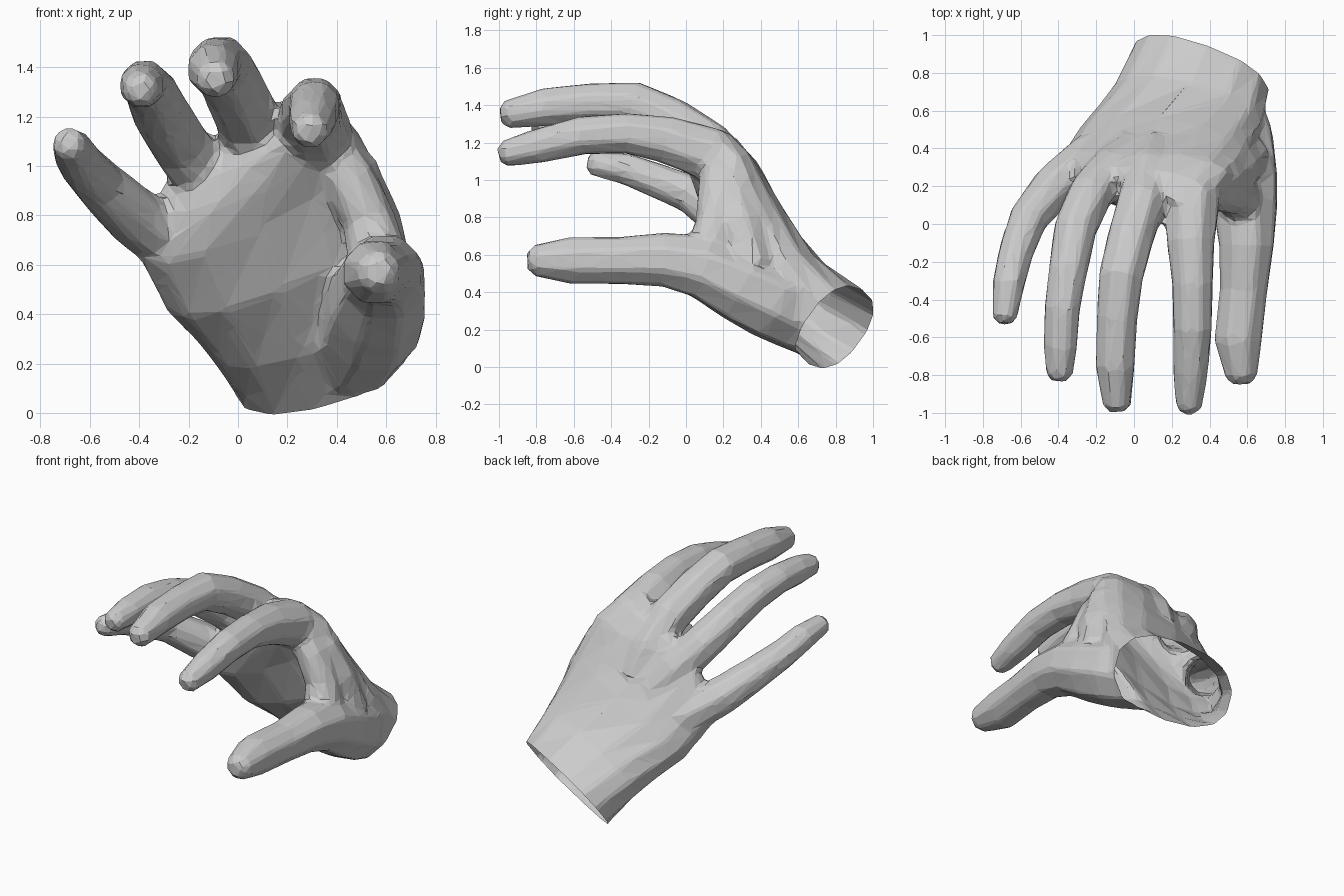
import bpy, bmesh, math
from mathutils import Vector

if "Cube" in bpy.data.objects:
    bpy.data.objects.remove(bpy.data.objects["Cube"], do_unlink=True)

skin = bpy.data.materials.new("grey skin")
skin.use_nodes = True
grey = (0.6, 0.6, 0.6, 1)
skin.diffuse_color = grey
skin.node_tree.nodes["Principled BSDF"].inputs["Base Color"].default_value = grey

bm = bmesh.new()


def loft(rings):
    """Closed skin through rings of points."""
    loops = [[bm.verts.new(p) for p in ring] for ring in rings]
    n = len(loops[0])
    for a, b in zip(loops, loops[1:]):
        for i in range(n):
            j = (i + 1) % n
            bm.faces.new((a[i], a[j], b[j], b[i]))
    bm.faces.new(loops[0][::-1])
    bm.faces.new(loops[-1])


def ring(c, wide, thick, n, power=1.0):
    pts = []
    for i in range(n):
        a = 2 * math.pi * (i + 0.5) / n
        u, v = math.cos(a), math.sin(a)
        u = math.copysign(abs(u) ** power, u)
        v = math.copysign(abs(v) ** power, v)
        pts.append(Vector(c) + Vector(wide) * u + Vector(thick) * v)
    return pts


def digit(path):
    """Tapered tube along (x, y, z, radius) points with a rounded tip."""
    pts = [Vector(p[:3]) for p in path]
    rad = [p[3] for p in path]
    end = (pts[-1] - pts[-2]).normalized()
    pts.append(pts[-1] + end * rad[-1] * 0.45)
    rad.append(rad[-1] * 0.55)
    rings = []
    for i, (p, r) in enumerate(zip(pts, rad)):
        t = (pts[min(i + 1, len(pts) - 1)] - pts[max(i - 1, 0)]).normalized()
        side = t.cross(Vector((0, 0, 1))).normalized()
        rings.append(ring(p, side * r, side.cross(t) * r, 8))
    loft(rings)


# Palm: centre, half width towards the thumb, half thickness towards the back
wrist = (Vector((0.35, 0.80, 0.215)), Vector((0.36, -0.13, 0.08)), Vector((0.04, 0.145, 0.20)))
away = Vector((0.06, 0.2, -0.24))
palm = [
    (wrist[0] + away, wrist[1], wrist[2]),
    wrist,
    ((0.28, 0.60, 0.39), (0.40, -0.10, 0.12), (0.025, 0.145, 0.16)),
    ((0.15, 0.41, 0.63), (0.45, -0.05, 0.19), (-0.02, 0.15, 0.135)),
    ((0.05, 0.265, 0.875), (0.465, -0.02, 0.23), (-0.04, 0.13, 0.12)),
    ((0.05, 0.18, 1.03), (0.37, -0.05, 0.18), (-0.04, 0.12, 0.12)),
    ((0.07, 0.11, 1.13), (0.30, -0.11, 0.15), (-0.02, 0.08, 0.08)),
]
loft([ring(*r, 14, 0.85) for r in palm])

# Little finger
digit([(-0.10, 0.45, 0.57, 0.11), (-0.25, 0.35, 0.67, 0.125), (-0.42, 0.20, 0.795, 0.125),
       (-0.56, 0.03, 0.925, 0.108), (-0.625, -0.15, 0.995, 0.098), (-0.665, -0.32, 1.06, 0.09),
       (-0.685, -0.50, 1.09, 0.07)])
# Ring finger
digit([(0.0, 0.40, 0.77, 0.11), (-0.12, 0.29, 0.93, 0.125), (-0.23, 0.16, 1.08, 0.125),
       (-0.31, -0.02, 1.21, 0.12), (-0.35, -0.25, 1.30, 0.11), (-0.38, -0.45, 1.335, 0.10),
       (-0.39, -0.65, 1.325, 0.095), (-0.395, -0.80, 1.31, 0.075)])
# Middle finger
digit([(0.12, 0.40, 0.84, 0.11), (0.08, 0.29, 1.02, 0.125), (0.04, 0.12, 1.19, 0.135),
       (-0.02, -0.08, 1.32, 0.13), (-0.07, -0.28, 1.41, 0.125), (-0.09, -0.50, 1.41, 0.115),
       (-0.10, -0.75, 1.39, 0.11), (-0.09, -0.96, 1.35, 0.08)])
# Index finger
digit([(0.30, 0.38, 0.86, 0.11), (0.31, 0.27, 1.01, 0.14), (0.31, 0.13, 1.14, 0.155),
       (0.30, -0.10, 1.215, 0.135), (0.31, -0.32, 1.25, 0.115), (0.31, -0.55, 1.24, 0.11),
       (0.30, -0.78, 1.185, 0.10), (0.29, -0.97, 1.14, 0.075)])
# Thumb with its fleshy base
digit([(0.39, 0.86, 0.14, 0.16), (0.46, 0.66, 0.25, 0.20), (0.53, 0.46, 0.355, 0.22),
       (0.56, 0.28, 0.445, 0.21), (0.59, 0.08, 0.54, 0.18), (0.595, -0.12, 0.575, 0.155),
       (0.58, -0.35, 0.57, 0.135), (0.55, -0.62, 0.57, 0.135), (0.57, -0.81, 0.57, 0.09)])
# Web between thumb and index finger, front edge and filling behind it
digit([(0.57, 0.12, 0.60, 0.13), (0.53, 0.16, 0.78, 0.11), (0.45, 0.17, 0.95, 0.11),
       (0.36, 0.19, 1.08, 0.11)])
digit([(0.60, 0.36, 0.52, 0.13), (0.54, 0.30, 0.76, 0.13), (0.45, 0.26, 0.96, 0.13),
       (0.36, 0.23, 1.08, 0.11)])

bmesh.ops.recalc_face_normals(bm, faces=bm.faces[:])
mesh = bpy.data.meshes.new("hand")
bm.to_mesh(mesh)
bm.free()
hand = bpy.data.objects.new("hand", mesh)
bpy.context.collection.objects.link(hand)

# Fuse the parts into one skin, soften the joins, then reduce to broad facets
fuse = hand.modifiers.new("fuse", 'REMESH')
fuse.mode = 'VOXEL'
fuse.voxel_size = 0.018
soften = hand.modifiers.new("soften", 'SMOOTH')
soften.factor = 0.5
soften.iterations = 9
facet = hand.modifiers.new("facet", 'DECIMATE')
facet.ratio = 0.04
depsgraph = bpy.context.evaluated_depsgraph_get()
faceted = bpy.data.meshes.new_from_object(hand.evaluated_get(depsgraph))
hand.modifiers.clear()
hand.data = faceted

# Cut the wrist open
bm = bmesh.new()
bm.from_mesh(faceted)
normal = wrist[1].cross(wrist[2])
if normal.dot(away) < 0:
    normal.negate()
bmesh.ops.bisect_plane(bm, geom=bm.verts[:] + bm.edges[:] + bm.faces[:],
                       plane_co=wrist[0], plane_no=normal, clear_outer=True)
for f in bm.faces:
    f.smooth = False
    f.material_index = 0
bm.to_mesh(faceted)
bm.free()
faceted.materials.clear()
faceted.materials.append(skin)
